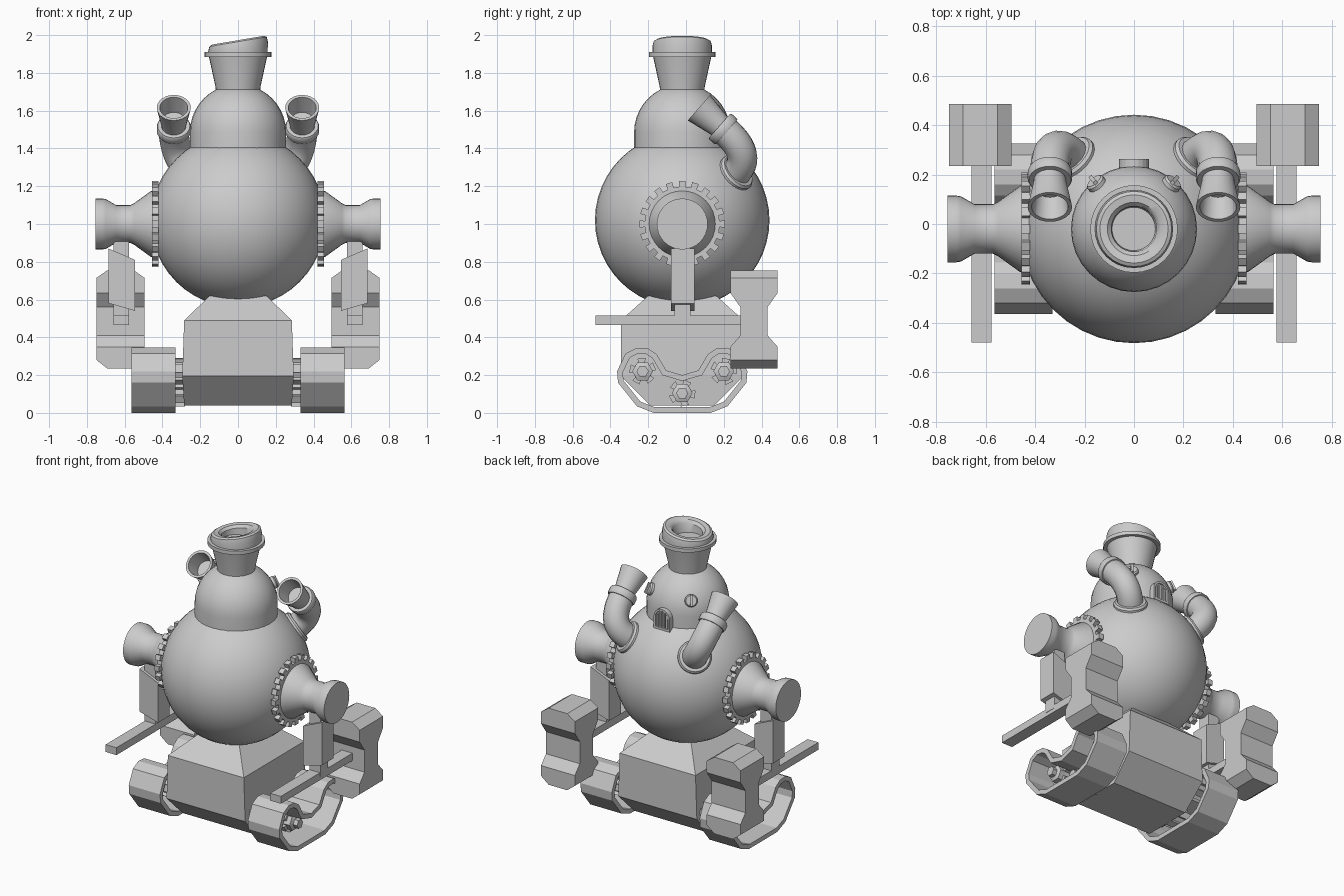
import bpy, bmesh, math
from mathutils import Vector

if "Cube" in bpy.data.objects:
    bpy.data.objects.remove(bpy.data.objects["Cube"])

CY = -0.02  # the round parts sit slightly forward of the origin


def finish(name, bm, mirror=False, angle=None):
    bmesh.ops.remove_doubles(bm, verts=bm.verts, dist=1e-5)
    bmesh.ops.recalc_face_normals(bm, faces=bm.faces)
    me = bpy.data.meshes.new(name)
    bm.to_mesh(me)
    bm.free()
    ob = bpy.data.objects.new(name, me)
    bpy.context.collection.objects.link(ob)
    if angle:
        for p in me.polygons:
            p.use_smooth = True
        me.set_sharp_from_angle(angle=math.radians(angle))
    if mirror:
        ob.modifiers.new("Mirror", 'MIRROR')
    return ob


def bridge(bm, loops, caps=True, closed=False):
    rings = [[bm.verts.new(p) for p in lp] for lp in loops]
    n = len(rings[0])
    pairs = list(zip(rings, rings[1:])) + ([(rings[-1], rings[0])] if closed else [])
    for a, b in pairs:
        for i in range(n):
            j = (i + 1) % n
            bm.faces.new((a[i], a[j], b[j], b[i]))
    if caps and not closed:
        bm.faces.new(rings[0])
        bm.faces.new(rings[-1])


def lathe(name, profile, loc, axis=(0, 0, 1), seg=32, mirror=False, closed=False, slant=0):
    """Revolve (radius, height) points about an axis."""
    q = Vector(axis).to_track_quat('Z', 'Y')
    loops = []
    for r, h in profile:
        r = max(r, 1e-4)
        loops.append([Vector(loc) + q @ Vector((r * math.cos(t), r * math.sin(t), h))
                      for t in (2 * math.pi * k / seg for k in range(seg))])
    if slant:
        for lp in loops[1:]:
            for p in lp:
                p.z += slant * p.x
    bm = bmesh.new()
    bridge(bm, loops, closed=closed)
    return finish(name, bm, mirror, 35)


def prism(name, pts, x0, x1):
    """Extrude a (y, z) outline along x, mirrored."""
    bm = bmesh.new()
    bridge(bm, [[(x, y, z) for y, z in pts] for x in (x0, x1)])
    return finish(name, bm, True)


def gear(y, z, r0, r1, n, turn=0.0):
    pts = []
    for k in range(n):
        for f, r in ((-.27, r0), (-.25, r1), (.25, r1), (.27, r0)):
            t = turn + 2 * math.pi * (k + f) / n
            pts.append((y + r * math.cos(t), z + r * math.sin(t)))
    return pts


def rect(x0, x1, y0, y1, z):
    return [(x0, y0, z), (x1, y0, z), (x1, y1, z), (x0, y1, z)]


def stack(name, loops, mirror=False):
    bm = bmesh.new()
    bridge(bm, loops)
    return finish(name, bm, mirror)


# Round body
bm = bmesh.new()
bmesh.ops.create_uvsphere(bm, u_segments=40, v_segments=24, radius=0.462)
bmesh.ops.translate(bm, verts=bm.verts, vec=(0, CY, 1.02))
finish("body", bm, angle=35)

# Domed head
dome = [(0.255, 1.36)] + [(0.255 * math.cos(a), 1.485 + 0.255 * math.sin(a))
                          for a in (math.pi / 2 * k / 10 for k in range(11))]
lathe("head", dome, (0, CY, 0))

# Chimney, rim and slanted cap with a hole
lathe("chimney", [(0.115, 1.69), (0.12, 1.73), (0.155, 1.89)], (0, CY, 0))
lathe("chimney_rim", [(0.15, 1.885), (0.177, 1.885), (0.177, 1.91), (0.10, 1.91)],
      (0, CY, 0), closed=True)
lathe("chimney_cap", [(0.157, 1.90), (0.158, 1.94), (0.152, 1.965), (0.138, 1.973),
                      (0.108, 1.968), (0.092, 1.95), (0.085, 1.87), (0, 1.87)],
      (0, CY, 0), slant=0.17)

# Shoulder gears and flared shoulder horns
prism("shoulder_gear", gear(CY, 1.0, 0.198, 0.228, 20), 0.42, 0.455)
lathe("shoulder_horn", [(0.178, 0.42), (0.175, 0.46), (0.11, 0.55), (0.1, 0.57), (0.1, 0.645),
                        (0.132, 0.70), (0.135, 0.72), (0.135, 0.755)],
      (0, CY, 1.0), (1, 0, 0), mirror=True)

# Back pipes: collar on the body, bent pipe, collar and open cup
start, end = Vector((0.25, 0.265, 1.27)), Vector((0.34, 0.20, 1.50))
out = (start - Vector((0, CY, 1.02))).normalized()
tip = Vector((0, -0.75, 0.66)).normalized()
cu = bpy.data.curves.new("pipe_path", 'CURVE')
cu.dimensions = '3D'
cu.bevel_depth, cu.bevel_resolution, cu.resolution_u = 0.08, 6, 12
sp = cu.splines.new('BEZIER')
sp.bezier_points.add(1)
for bp, p, d in zip(sp.bezier_points, (start - out * 0.03, end), (out, tip)):
    bp.co, bp.handle_left, bp.handle_right = p, p - d * 0.14, p + d * 0.14
tmp = bpy.data.objects.new("pipe_path", cu)
bpy.context.collection.objects.link(tmp)
bm = bmesh.new()
bm.from_mesh(bpy.data.meshes.new_from_object(tmp))
bpy.data.objects.remove(tmp)
finish("back_pipe", bm, True, 50)
lathe("pipe_base_collar", [(0.075, -0.02), (0.105, -0.02), (0.105, 0.008), (0.095, 0.02), (0.075, 0.02)],
      start, out, 24, True, True)
lathe("pipe_collar", [(0.0, -0.02), (0.086, -0.02), (0.09, -0.01), (0.09, 0.022), (0.085, 0.03), (0, 0.03)],
      end, tip, 24, True)
lathe("pipe_cup", [(0.064, 0.0), (0.066, 0.04), (0.09, 0.175), (0.074, 0.175), (0.06, 0.07), (0, 0.07)],
      end, tip, 24, True)

# Slotted screws on the back of the head
sdir = Vector((0.15, 0.18, 0.10)).normalized()
sloc = Vector((0, CY, 1.485)) + sdir * 0.245
lathe("head_screw", [(0.04, 0), (0.04, 0.022), (0.033, 0.03), (0, 0.03)], sloc, sdir, 16, True)
bm = bmesh.new()
bmesh.ops.create_cube(bm, size=1)
q = sdir.to_track_quat('Z', 'Y')
for v in bm.verts:
    v.co = sloc + q @ Vector((v.co.x * 0.016, v.co.y * 0.07, 0.03 + v.co.z * 0.025))
finish("screw_ridge", bm, True)

# Arched vent with bars
def arch(r, base, y):
    return [(-r, y, base), (r, y, base)] + [
        (r * math.cos(t), y, 1.465 + r * math.sin(t)) for t in (math.pi * k / 10 for k in range(11))]

bm = bmesh.new()
bridge(bm, [arch(0.06, 1.385, 0.2), arch(0.06, 1.385, 0.262),
            arch(0.047, 1.40, 0.262), arch(0.047, 1.40, 0.2)], closed=True)
finish("vent_frame", bm)
for i in range(4):
    x = -0.033 + 0.022 * i
    stack("vent_bar", [rect(x - 0.006, x + 0.006, 0.2, 0.256, z)
                       for z in (1.39, 1.49 if i in (0, 3) else 1.515)])

# Base block: chamfered underside and sloped top
stack("base_block", [rect(-0.285, 0.285, -0.19, 0.15, 0.04), rect(-0.295, 0.295, -0.345, 0.305, 0.195),
                     rect(-0.285, 0.285, -0.345, 0.305, 0.49), rect(-0.15, 0.15, -0.2, 0.16, 0.62)])

# Track bands: outline offset inward into a hollow loop
half = [(-0.02, 0.20), (0.065, 0.225), (0.115, 0.31), (0.16, 0.34), (0.22, 0.345), (0.28, 0.315),
        (0.325, 0.22), (0.32, 0.16), (0.22, 0.035), (0.13, 0.0)]
outer = half + [(2 * CY - y, z) for y, z in half[:0:-1]]
inner = []
for i, p in enumerate(outer):
    a, b, c = Vector(outer[i - 1]), Vector(p), Vector(outer[(i + 1) % len(outer)])
    d1, d2 = (b - a).normalized(), (c - b).normalized()
    n = Vector((d1.y + d2.y, -d1.x - d2.x)).normalized()
    inner.append(tuple(b + n * 0.03 / max(0.6, n.dot(Vector((d1.y, -d1.x))))))
bm = bmesh.new()
bridge(bm, [[(x, y, z) for y, z in o] for x, o in
            ((0.33, outer), (0.565, outer), (0.565, inner), (0.33, inner))], closed=True)
finish("track_band", bm, True)

# Track wheels with teeth and six-sided hubs
for i, (y, z) in enumerate(((-0.23, 0.22), (0.20, 0.22), (-0.02, 0.105))):
    prism("track_wheel", gear(y, z, 0.05, 0.072, 5, 0.4 + i), 0.28, 0.41)
    lathe("wheel_hub", [(0.055, 0.4), (0.055, 0.44), (0.032, 0.45), (0.032, 0.48)],
          (0, y, z), (1, 0, 0), 6, True)

# Arms: post under the horn, slanted slab and long bar
stack("arm_post", [rect(0.578, 0.66, -0.06, 0.025, z) for z in (0.49, 0.95)], True)
slab = [(0.545, 0.54), (0.685, 0.58), (0.685, 0.87), (0.545, 0.81)]
stack("arm_slab", [[(x, y, z) for x, z in slab] for y in (-0.08, 0.045)], True)
stack("arm_bar", [rect(0.577, 0.658, -0.48, 0.3, z) for z in (0.465, 0.515)], True)

# Rear waisted blocks at the bar ends
levels = [(0.235, 0.07, 0.125), (0.28, 0.127, 0.125), (0.35, 0.127, 0.125), (0.41, 0.127, 0.072),
          (0.56, 0.127, 0.072), (0.635, 0.127, 0.125), (0.715, 0.127, 0.125), (0.755, 0.07, 0.125)]
stack("rear_block", [rect(0.622 - w, 0.622 + w, 0.36 - d, 0.36 + d, z) for z, w, d in levels], True)
